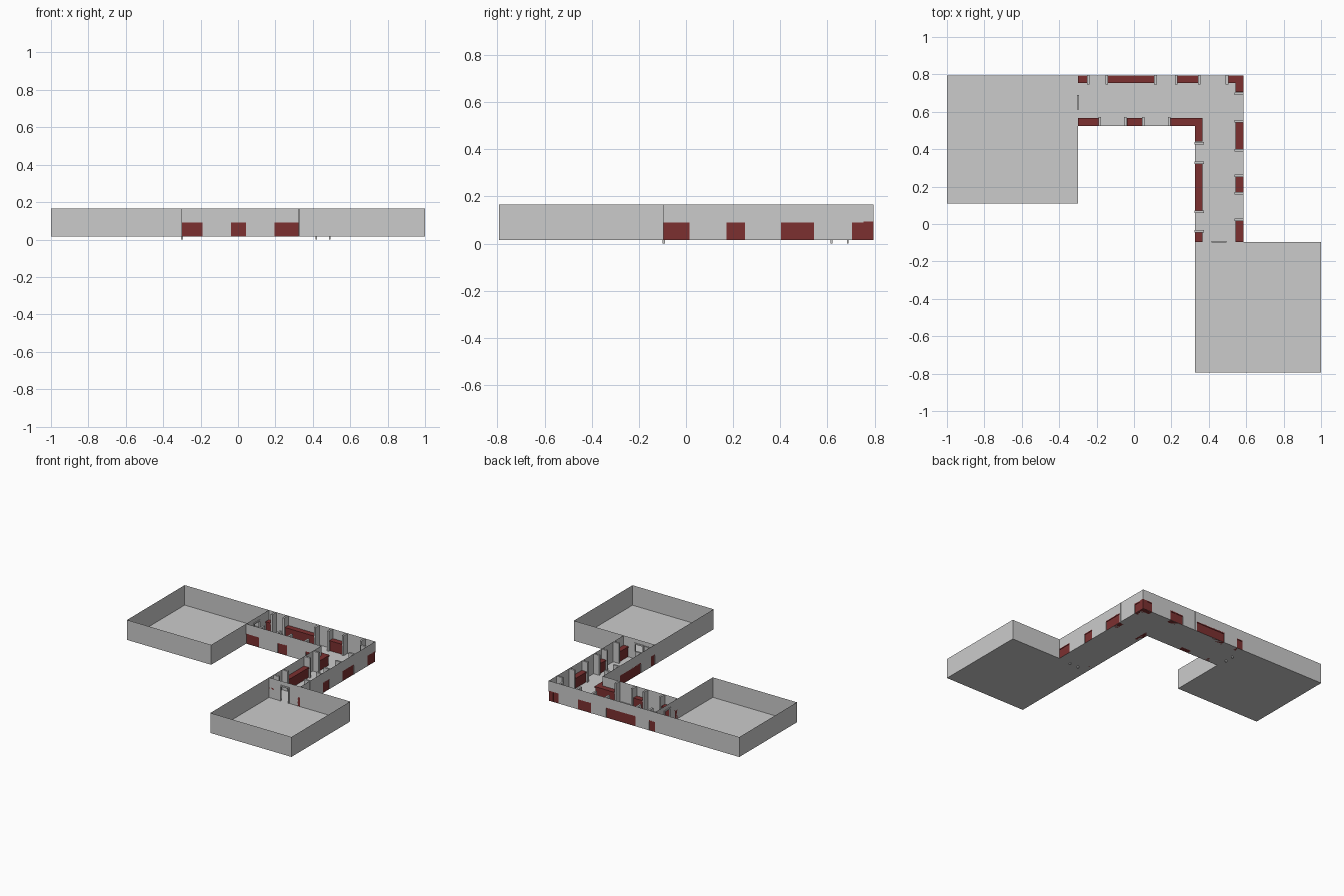
import bpy
from mathutils import Vector

if "Cube" in bpy.data.objects:
    bpy.data.objects.remove(bpy.data.objects["Cube"])

F, S, T = 0.015, 0.09, 0.165      # floor, sill and wall-top heights

red = bpy.data.materials.new("dark_red")
red.diffuse_color = (0.2, 0.03, 0.03, 1)
red.use_nodes = True
red.node_tree.nodes["Principled BSDF"].inputs["Base Color"].default_value = red.diffuse_color


def make(name, verts, faces, mat=None):
    me = bpy.data.meshes.new(name)
    me.from_pydata([tuple(v) for v in verts], [], faces)
    ob = bpy.data.objects.new(name, me)
    bpy.context.collection.objects.link(ob)
    if mat:
        me.materials.append(mat)
    return ob


def box(name, a, b, mat=None):
    lo = [min(p, q) for p, q in zip(a, b)]
    hi = [max(p, q) for p, q in zip(a, b)]
    v = [(x, y, z) for x in (lo[0], hi[0]) for y in (lo[1], hi[1]) for z in (lo[2], hi[2])]
    f = [(0, 1, 3, 2), (4, 6, 7, 5), (0, 4, 5, 1), (2, 3, 7, 6), (0, 2, 6, 4), (1, 5, 7, 3)]
    return make(name, v, f, mat)


def panel(name, p, q, z0=F, z1=T):
    """Upright sheet between two plan points."""
    return make(name, [(*p, z0), (*q, z0), (*q, z1), (*p, z1)], [(0, 1, 2, 3)])


def floor(name, pts):
    return make(name, [(x, y, F) for x, y in pts], [tuple(range(len(pts)))])


def shop_wall(name, start, along, inward, length, bays, pillars):
    """Wall with low red counters below upper panels, and pillars beside them."""
    start, along, inward = Vector(start), Vector(along), Vector(inward)

    def at(t, d, z):
        p = start + along * t + inward * d
        return (p.x, p.y, z)

    pos = 0
    for a, b in bays:
        if a > pos:
            panel(name + "_panel", at(pos, 0, 0)[:2], at(a, 0, 0)[:2])
        panel(name + "_upper_panel", at(a, 0, 0)[:2], at(b, 0, 0)[:2], S, T)
        box(name + "_counter", at(a, 0.003, F), at(b, 0.036, 0.083), red)
        box(name + "_counter_top", at(a, 0, 0.083), at(b, 0.041, 0.093), red)
        pos = b
    if pos < length:
        panel(name + "_panel", at(pos, 0, 0)[:2], at(length, 0, 0)[:2])
    for t in pillars:
        box(name + "_pillar", at(t - 0.007, -0.001, F), at(t + 0.007, 0.048, T))


# floors of the two rooms and the bent corridor
floor("left_room_floor", [(-1, 0.11), (-0.3, 0.11), (-0.3, 0.795), (-1, 0.795)])
floor("right_room_floor", [(0.325, -0.793), (1, -0.793), (1, -0.095), (0.325, -0.095)])
floor("corridor_floor", [(-0.3, 0.525), (0.325, 0.525), (0.325, -0.095),
                         (0.585, -0.095), (0.585, 0.795), (-0.3, 0.795)])

# outer room walls
for pts, name in (([(-0.3, 0.795), (-1, 0.795), (-1, 0.11), (-0.3, 0.11)], "left_room_wall"),
                  ([(0.325, -0.095), (0.325, -0.793), (1, -0.793), (1, -0.095)], "right_room_wall")):
    for p, q in zip(pts, pts[1:]):
        panel(name, p, q)


def door_wall(name, start, along, length, d0, d1):
    """Room wall with a framed doorway."""
    start, along = Vector(start), Vector(along)
    side = Vector((-along.y, along.x))
    at = lambda t, d=0: tuple(start + along * t + side * d)
    top = 0.125
    panel(name, at(0), at(d0))
    panel(name, at(d1), at(length))
    panel(name + "_over_door", at(d0), at(d1), top, T)
    w = 0.008
    for t in (d0, d1 - w):
        box(name + "_door_post", (*at(t, -0.005), 0), (*at(t + w, 0.005), top))
    box(name + "_door_head", (*at(d0, -0.005), top), (*at(d1, 0.005), top + 0.01))


door_wall("left_room_inner_wall", (-0.3, 0.11), (0, 1), 0.685, 0.503, 0.58)
door_wall("right_room_inner_wall", (0.325, -0.095), (1, 0), 0.675, 0.09, 0.17)

# corridor walls; positions measured along each wall from its start
shop_wall("corridor_back", (-0.3, 0.795), (1, 0), (0, -1), 0.885,
          [(0, 0.05), (0.162, 0.408), (0.532, 0.642), (0.805, 0.885)],
          [0.056, 0.155, 0.415, 0.525, 0.649, 0.797])
shop_wall("corridor_front", (-0.3, 0.525), (1, 0), (0, 1), 0.625,
          [(0, 0.11), (0.262, 0.342), (0.495, 0.625)],
          [0.116, 0.254, 0.349, 0.488])
shop_wall("corridor_right", (0.585, -0.095), (0, 1), (-1, 0), 0.89,
          [(0, 0.11), (0.267, 0.345), (0.497, 0.638), (0.8, 0.89)],
          [0.118, 0.259, 0.352, 0.49, 0.645, 0.792])
shop_wall("corridor_left", (0.325, -0.095), (0, 1), (1, 0), 0.62,
          [(0, 0.05), (0.168, 0.415), (0.535, 0.62)],
          [0.057, 0.16, 0.422, 0.527])
# inner corner piece joining the two counters
box("corner_counter", (0.325, 0.525, F), (0.361, 0.561, 0.083), red)
box("corner_counter_top", (0.325, 0.525, 0.083), (0.366, 0.566, 0.093), red)
